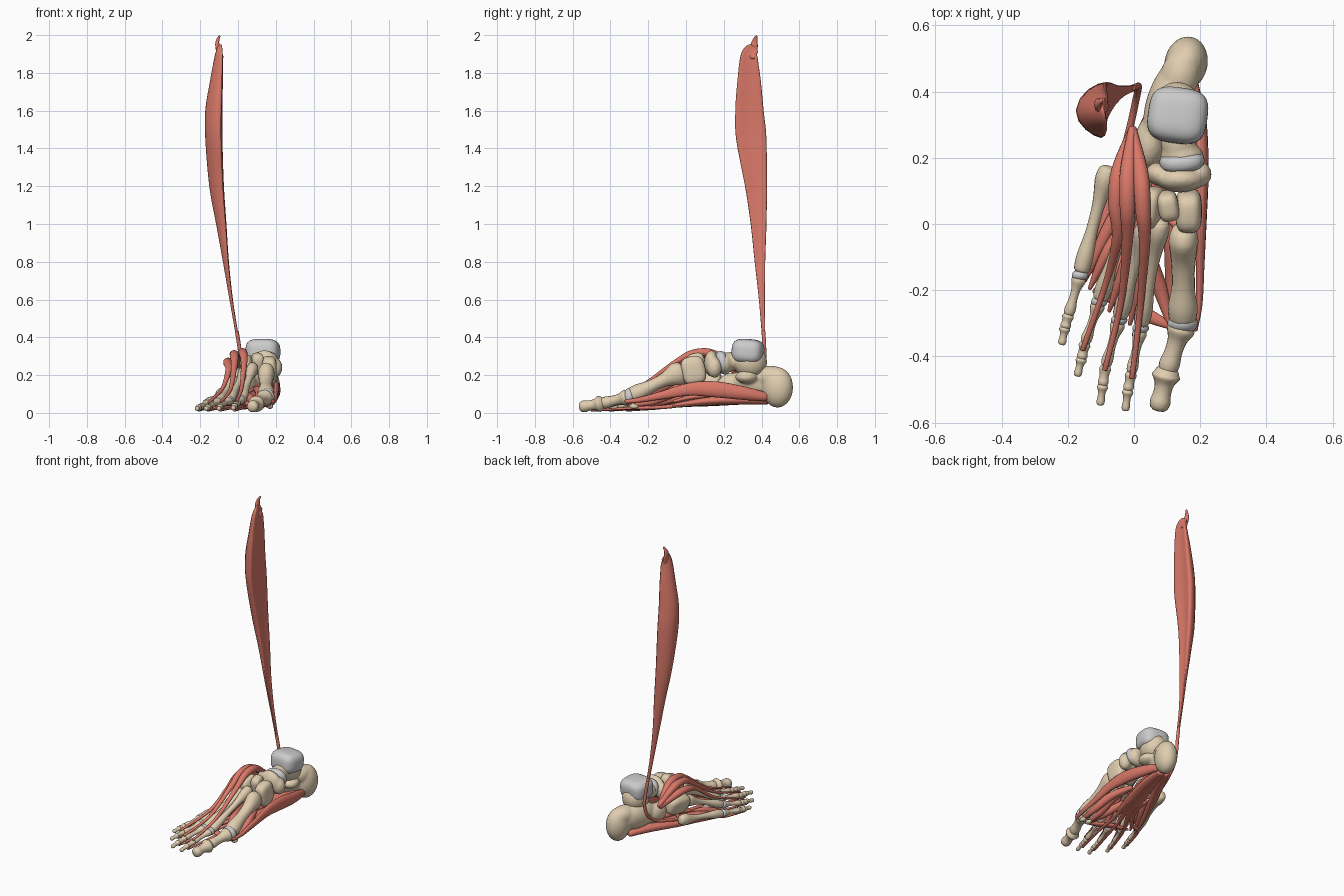
import bpy, bmesh, math
from mathutils import Vector, Matrix


def material(name, rgb):
    m = bpy.data.materials.new(name)
    m.diffuse_color = (*rgb, 1)
    return m


BONE = material("bone", (0.74, 0.61, 0.43))
MUSCLE = material("muscle", (0.70, 0.19, 0.14))
CARTILAGE = material("cartilage", (0.66, 0.66, 0.68))


def finish(name, bm, mat):
    bmesh.ops.recalc_face_normals(bm, faces=bm.faces)
    me = bpy.data.meshes.new(name)
    bm.to_mesh(me)
    bm.free()
    me.materials.append(mat)
    for p in me.polygons:
        p.use_smooth = True
    ob = bpy.data.objects.new(name, me)
    bpy.context.collection.objects.link(ob)
    return ob


def spline(rows, steps):
    # Catmull-Rom through rows of x, y, z, width radius, depth radius
    out = []
    for i in range(len(rows) - 1):
        a, b, c, d = (rows[max(0, min(len(rows) - 1, i + k))] for k in (-1, 0, 1, 2))
        for s in range(steps):
            t = s / steps
            out.append([0.5 * (2*q + (r - p)*t + (2*p - 5*q + 4*r - s_)*t*t + (3*q - p - 3*r + s_)*t**3)
                        for p, q, r, s_ in zip(a, b, c, d)])
    return out + [list(rows[-1])]


def tube(name, rows, mat, ref=(0, 0, 1), bend=0.0, steps=6, n=16):
    rows = spline(rows, steps)
    pts = [Vector(r[:3]) for r in rows]
    tans = [(pts[min(i + 1, len(pts) - 1)] - pts[max(i - 1, 0)]).normalized() for i in range(len(pts))]
    side = tans[0].cross(Vector(ref)).normalized()
    rings = []
    for p, t, r in zip(pts, tans, rows):
        side = (side - t * side.dot(t)).normalized()
        rings.append((p, side, side.cross(t), max(r[3], .003), max(r[4], .003)))

    # rounded end caps
    def cap(ring, t):
        p, s, u, a, b = ring
        m = min(a, b)
        return [(p + t * m * k, s, u, a * f, b * f) for k, f in ((.3, .88), (.5, .6), (.58, .2))]
    rings = cap(rings[0], -tans[0])[::-1] + rings + cap(rings[-1], tans[-1])
    bm = bmesh.new()
    loops = []
    for p, s, u, a, b in rings:
        loop = []
        for k in range(n):
            w = 2 * math.pi * k / n
            x = math.cos(w) * (1 - .4 * bend) + bend * (math.sin(w) ** 2 - .3)
            loop.append(bm.verts.new(p + s * a * x + u * b * math.sin(w)))
        loops.append(loop)
    for l0, l1 in zip(loops, loops[1:]):
        for k in range(n):
            bm.faces.new((l0[k], l0[(k+1) % n], l1[(k+1) % n], l1[k]))
    bm.faces.new(loops[0])
    bm.faces.new(loops[-1])
    return finish(name, bm, mat)


def long_bone(name, p, q, r0, rm, r1, tall=1.0):
    p, q = Vector(p), Vector(q)
    rows = []
    for t, r, h in ((.06, r0*.9, tall), (.15, r0, tall), (.35, rm*1.1, 1), (.6, rm, 1), (.82, r1*.95, 1), (.94, r1*.9, 1)):
        c = p.lerp(q, t)
        rows.append((*c, r, r * h))
    return tube(name, rows, BONE, steps=3)


def block(name, loc, half, mat, rot=(0, 0, 0), power=3.2):
    # rounded block
    bm = bmesh.new()
    bmesh.ops.create_cube(bm, size=2)
    bmesh.ops.subdivide_edges(bm, edges=bm.edges[:], cuts=9, use_grid_fill=True)
    for v in bm.verts:
        v.co /= sum(abs(c) ** power for c in v.co) ** (1 / power)
        v.co = Vector((v.co[i] * half[i] for i in range(3)))
    ob = finish(name, bm, mat)
    ob.location = loc
    ob.rotation_euler = [math.radians(a) for a in rot]
    return ob


def lump(name, blobs, mat):
    # ellipsoids fused into one bone
    bm = bmesh.new()
    for loc, rad, yaw in blobs:
        m = Matrix.Translation(loc) @ Matrix.Rotation(math.radians(yaw), 4, 'Z') @ Matrix.Diagonal((*rad, 1))
        bmesh.ops.create_icosphere(bm, subdivisions=3, radius=1, matrix=m)
    ob = finish(name, bm, mat)
    rm = ob.modifiers.new("fuse", 'REMESH')
    rm.mode, rm.voxel_size, rm.use_smooth_shade = 'VOXEL', .008, True
    sm = ob.modifiers.new("soften", 'SMOOTH')
    sm.factor, sm.iterations = .5, 5


# heel and ankle bones
lump("heel_bone", [((.157, .485, .135), (.066, .083, .108), -12), ((.14, .45, .19), (.06, .09, .06), -15),
                   ((.10, .37, .165), (.062, .14, .083), -18), ((.05, .25, .15), (.05, .085, .062), -10),
                   ((.16, .32, .19), (.055, .06, .035), 0)], BONE)
lump("ankle_bone", [((.13, .34, .27), (.08, .09, .09), 0), ((.135, .25, .275), (.055, .07, .05), 0),
                    ((.145, .205, .262), (.066, .045, .06), 0)], BONE)
block("ankle_dome", (.132, .328, .325), (.09, .084, .066), CARTILAGE, (-4, 0, -8))
block("ankle_front_joint", (.145, .19, .268), (.068, .033, .06), CARTILAGE, (12, 0, 5), 2.4)

# midfoot bones
lump("navicular", [((.14, .135, .262), (.075, .04, .07), 0), ((.075, .15, .25), (.04, .035, .055), -30),
                   ((.195, .15, .24), (.04, .04, .055), 30)], BONE)
block("inner_cuneiform", (.165, .04, .225), (.04, .063, .075), BONE, (12, 0, 0))
block("middle_cuneiform", (.103, .055, .265), (.032, .045, .052), BONE, (12, 0, 10))
block("outer_cuneiform", (.053, .05, .245), (.033, .062, .058), BONE, (12, -15, -12))
block("cuboid", (-.005, .105, .17), (.05, .085, .062), BONE, (8, -20, -12))

# metatarsals and toes: base, knuckle, joints, tip
rays = [
    [(.15, -.01, .225), (.147, -.30, .085), (.10, -.445, .05), (.075, -.555, .032)],
    [(.083, .02, .25), (.02, -.315, .07), (-.008, -.45, .045), (-.018, -.50, .036), (-.026, -.562, .024)],
    [(.04, .01, .225), (-.045, -.29, .065), (-.086, -.43, .04), (-.094, -.485, .033), (-.102, -.545, .022)],
    [(-.015, .045, .175), (-.105, -.235, .06), (-.148, -.36, .036), (-.158, -.405, .03), (-.171, -.457, .022)],
    [(-.075, .18, .105), (-.163, -.155, .05), (-.198, -.275, .032), (-.208, -.312, .028), (-.218, -.362, .022)],
]
for i, ray in enumerate(rays):
    big = i == 0
    long_bone(f"metatarsal_{i+1}", ray[0], ray[1], *((.045, .034, .047) if big else (.031, .018, .027)),
              tall=1.35 if big else 1.15)
    for j in range(1, len(ray) - 1):
        size = (.043, .027, .033) if big else [(.022, .013, .018), (.018, .014, .017), (.017, .011, .013)][j - 1]
        long_bone(f"toe_{i+1}_phalanx_{j}", ray[j], ray[j+1], *size)
    r = .046 if big else .025
    block(f"knuckle_cartilage_{i+1}", ray[1], (r, r * .7, r), CARTILAGE, power=2)
for x in (.125, .17):
    block("sesamoid", (x, -.275, .035), (.016, .024, .014), BONE, power=2)

# long outer leg muscle with its tendon passing under the foot
tube("leg_muscle", [(-.098, .36, 1.93, .014, .03), (-.098, .335, 1.89, .027, .045), (-.11, .335, 1.75, .042, .063),
                    (-.122, .337, 1.6, .055, .075), (-.122, .347, 1.45, .055, .08), (-.108, .372, 1.2, .047, .058),
                    (-.085, .385, 1.0, .033, .042), (-.062, .392, .8, .019, .028), (-.035, .402, .6, .011, .016),
                    (-.005, .41, .42, .009, .009)], MUSCLE, (0, 1, 0), .7)
tube("leg_muscle_top", [(-.092, .355, 1.88, .016, .02), (-.108, .36, 1.94, .012, .02),
                        (-.108, .365, 1.97, .009, .014), (-.098, .373, 1.995, .005, .006)], MUSCLE, (0, -1, 0))
tube("leg_tendon", [(-.006, .41, .43, .01, .01), (.008, .415, .34, .01, .01), (.014, .415, .27, .01, .01),
                    (.008, .385, .19, .011, .01), (-.008, .31, .135, .011, .01), (-.035, .2, .105, .011, .01),
                    (-.04, .14, .095, .011, .01), (0, .09, .09, .011, .01), (.07, .04, .12, .011, .009),
                    (.14, -.01, .165, .012, .008)], MUSCLE, (0, 1, 0))

# short extensor muscles on top of the foot
tops = [
    [(-.008, .28, .215), (-.045, .16, .265), (-.055, .06, .265), (-.05, -.04, .225), (-.085, -.18, .125), (-.155, -.38, .055)],
    [(-.006, .285, .225), (-.018, .16, .30), (-.02, .05, .305), (-.02, -.05, .25), (-.04, -.24, .125), (-.088, -.44, .06)],
    [(-.003, .285, .22), (.02, .15, .31), (.027, .04, .315), (.032, -.06, .265), (.018, -.26, .13), (-.006, -.465, .062)],
]
for i, path in enumerate(tops):
    rad = [(.012, .016), (.024, .022), (.023, .02), (.017, .014), (.010, .008), (.008, .005)]
    tube(f"top_extensor_{i+1}", [(*p, *r) for p, r in zip(path, rad)], MUSCLE)

# inner edge muscle from heel to big toe
tube("big_toe_abductor", [(.175, .42, .085, .02, .024), (.195, .30, .105, .025, .036), (.203, .15, .125, .022, .042),
                          (.203, .02, .125, .017, .034), (.2, -.12, .095, .013, .022), (.197, -.24, .07, .01, .014),
                          (.185, -.32, .06, .007, .01)], MUSCLE)
# outer edge muscle from heel to little toe
tube("little_toe_abductor", [(.11, .43, .065, .022, .02), (.05, .30, .07, .03, .026), (-.03, .14, .06, .026, .024),
                             (-.085, .02, .05, .018, .018), (-.135, -.1, .035, .011, .01),
                             (-.17, -.19, .03, .006, .006)], MUSCLE)
# short flexor: belly and four tendons
tube("sole_flexor_belly", [(.14, .42, .065, .03, .02), (.115, .30, .07, .045, .026), (.075, .15, .065, .055, .026),
                           (.045, .02, .05, .058, .018), (.03, -.06, .04, .055, .011)], MUSCLE)
for i, ray in enumerate(rays[1:]):
    x = .072 - .03 * i
    k, e = ray[1], ray[3]
    tube(f"sole_flexor_tendon_{i+2}", [(x + .02, .1, .055, .016, .015), (x, -.02, .043, .017, .012),
                                       ((x + k[0]) / 2, -.13, .03, .012, .01), (k[0], k[1], .024, .009, .007),
                                       (e[0], e[1], .012, .007, .005)], MUSCLE)
# deep sole muscles
tube("square_sole_muscle", [(.13, .38, .10, .035, .02), (.09, .22, .10, .045, .022), (.05, .05, .085, .045, .018),
                            (.03, -.06, .06, .04, .01)], MUSCLE)
for n, x in (("inner", .165), ("outer", .115)):
    tube(f"big_toe_flexor_{n}", [(.09, .08, .13, .014, .014), ((.11 + x) / 2, -.05, .11, .023, .025),
                                 (x, -.18, .06, .02, .02), (x, -.30, .042, .009, .008)], MUSCLE)
tube("big_toe_adductor", [(.0, .05, .11, .014, .014), (.035, -.08, .10, .024, .022), (.08, -.2, .065, .022, .02),
                          (.11, -.31, .05, .008, .01)], MUSCLE)
tube("cross_adductor", [(-.12, -.2, .04, .009, .007), (-.03, -.24, .05, .022, .012), (.05, -.28, .05, .02, .012),
                        (.115, -.31, .05, .01, .009)], MUSCLE)
tube("little_toe_flexor", [(-.04, .07, .09, .012, .012), (-.085, -.03, .07, .02, .018), (-.15, -.17, .035, .008, .008)], MUSCLE)
# muscles between the metatarsals
for i in range(1, 4):
    a, b = rays[i], rays[i + 1]
    s = (Vector(a[0]) + Vector(b[0])) / 2
    e = (Vector(a[1]) + Vector(b[1])) / 2
    s.y = min(s.y, -.01)
    rows = [(*(s.lerp(e, t) - Vector((0, 0, d))), r, r * 1.3)
            for t, r, d in ((.05, .008, .05), (.35, .017, .035), (.65, .015, .025), (1, .006, .015))]
    tube(f"between_bones_{i}", rows, MUSCLE)
